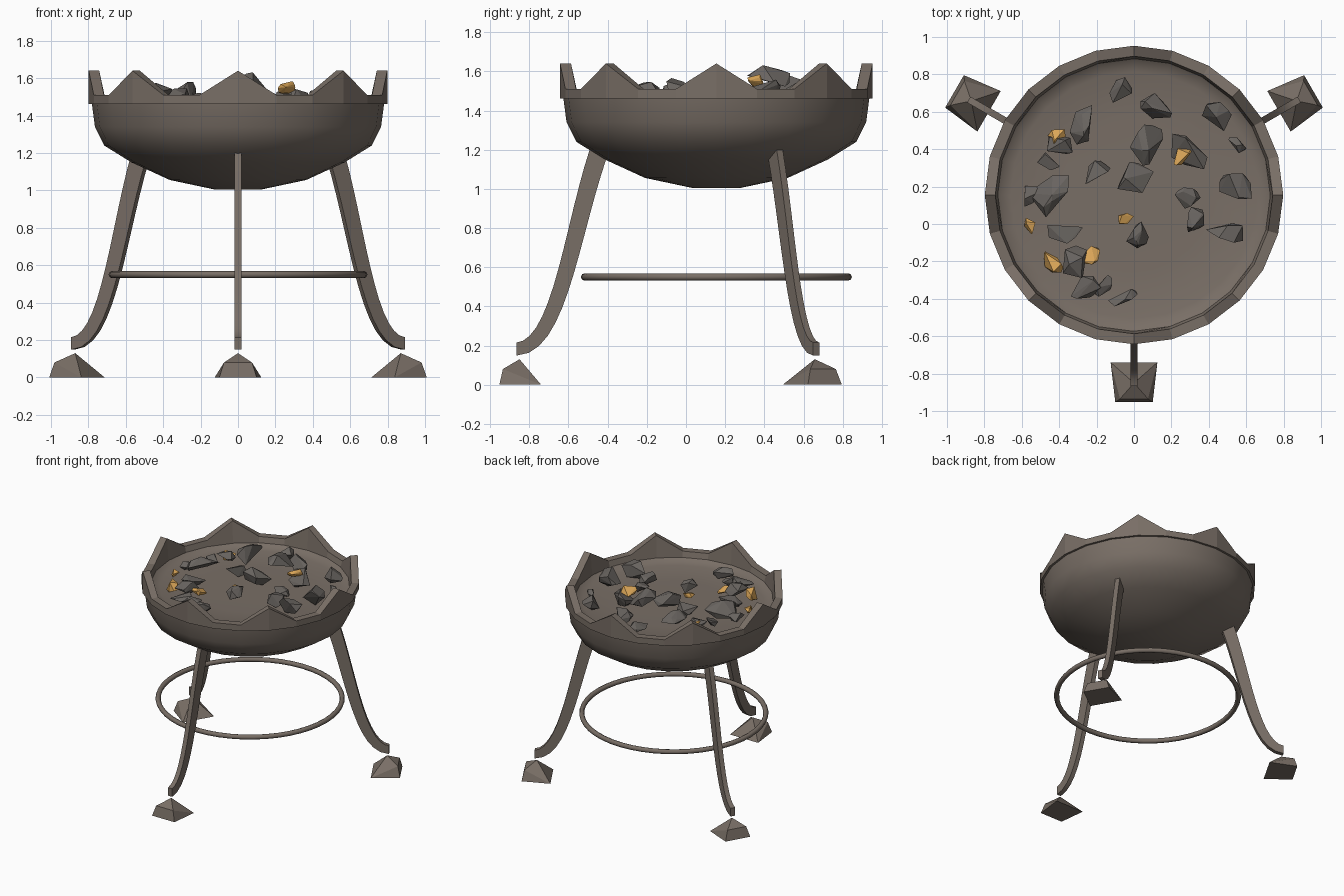
import bpy
import bmesh
import random
from math import sin, cos, pi, radians
from mathutils import Vector, Matrix
from mathutils.geometry import interpolate_bezier

cube = bpy.data.objects.get("Cube")
if cube:
    bpy.data.objects.remove(cube, do_unlink=True)

random.seed(4)
AXIS_Y = 0.155      # the bowl, ring and legs share this vertical axis
SEGMENTS = 24


def material(name, colour):
    mat = bpy.data.materials.new(name)
    mat.use_nodes = True
    mat.diffuse_color = (*colour, 1)
    mat.node_tree.nodes["Principled BSDF"].inputs["Base Color"].default_value = (*colour, 1)
    return mat


iron = material("weathered_iron", (0.19, 0.157, 0.132))
stone = material("dark_coal", (0.14, 0.127, 0.116))
ember = material("glowing_amber", (0.72, 0.39, 0.10))


def finish(name, bm, mat, smooth_angle=None):
    """Turn a bmesh into a scene object."""
    bmesh.ops.recalc_face_normals(bm, faces=bm.faces)
    mesh = bpy.data.meshes.new(name)
    bm.to_mesh(mesh)
    bm.free()
    mesh.materials.append(mat)
    obj = bpy.data.objects.new(name, mesh)
    bpy.context.collection.objects.link(obj)
    if smooth_angle:
        bpy.ops.object.select_all(action="DESELECT")
        obj.select_set(True)
        bpy.context.view_layer.objects.active = obj
        bpy.ops.object.shade_smooth_by_angle(angle=radians(smooth_angle))
    return obj


def loft(sections, loop=False):
    """Skin closed cross-sections; cap the ends unless they form a loop."""
    bm = bmesh.new()
    rings = [[bm.verts.new(p) for p in section] for section in sections]
    pairs = list(zip(rings, rings[1:]))
    if loop:
        pairs.append((rings[-1], rings[0]))
    else:
        bm.faces.new(rings[0])
        bm.faces.new(rings[-1])
    for a, b in pairs:
        for i in range(len(a)):
            j = (i + 1) % len(a)
            bm.faces.new((a[i], a[j], b[j], b[i]))
    return bm


def hull(points):
    bm = bmesh.new()
    for p in points:
        bm.verts.new(p)
    result = bmesh.ops.convex_hull(bm, input=bm.verts)
    spare = set(result["geom_interior"] + result["geom_unused"])
    bmesh.ops.delete(bm, geom=[v for v in spare if isinstance(v, bmesh.types.BMVert)])
    return bm


def polar(r, angle, z):
    return Vector((r * cos(angle), AXIS_Y + r * sin(angle), z))


def circle(r, z):
    return [polar(r, 2 * pi * i / SEGMENTS, z) for i in range(SEGMENTS)]


# Bowl: outside shell, then over the lip and down to the shallow inner floor
profile = [(0.125, 1.005), (0.365, 1.056), (0.57, 1.15), (0.715, 1.24),
           (0.765, 1.34), (0.782, 1.47), (0.735, 1.47), (0.71, 1.45),
           (0.66, 1.435), (0.4, 1.43)]
finish("bowl", loft([circle(r, z) for r, z in profile]), iron, 35)

# Crown rim: every third section rises to a spike
sections = []
for i in range(SEGMENTS):
    a = 2 * pi * i / SEGMENTS
    top = 1.64 if i % 3 == 0 else 1.51
    sections.append([polar(0.798, a, 1.462), polar(0.798, a, top),
                     polar(0.742, a, top), polar(0.728, a, 1.462)])
finish("spiked_rim", loft(sections, loop=True), iron)

# Brace ring joining the legs
sections = []
for i in range(48):
    a = 2 * pi * i / 48
    sections.append([polar(0.673 + 0.019 * cos(t * pi / 4), a, 0.55 + 0.019 * sin(t * pi / 4))
                     for t in range(8)])
finish("brace_ring", loft(sections, loop=True), iron, 50)

# Leg shape in its own radial plane: an S-curve swept with a flat bar section
path = interpolate_bezier(Vector((0.6, 0, 1.19)), Vector((0.74, 0, 0.78)),
                          Vector((0.8, 0, 0.19)), Vector((1.02, 0, 0.182)), 14)


def leg_sections():
    out = []
    last = len(path) - 1
    for i, p in enumerate(path):
        tangent = (path[min(i + 1, last)] - path[max(i - 1, 0)]).normalized()
        if i == last:
            tangent = Vector((1, 0, 0))
        normal = Vector((-tangent.z, 0, tangent.x)) * (0.048 - 0.015 * i / last)
        side = Vector((0, 0.018, 0))
        out.append([p + normal + side, p + normal - side, p - normal - side, p - normal + side])
    return out


# Wedge foot block: wide inner edge, upright outer edge, off-centre peak
foot_points = [(1.005, 0, 0.13)]
for s in (-1, 1):
    foot_points += [(0.895, s * 0.125, 0), (1.108, s * 0.1, 0), (1.09, s * 0.075, 0.08)]

for label, degrees in (("front", -90), ("back_left", 30), ("back_right", 150)):
    place = Matrix.Translation((0, AXIS_Y, 0)) @ Matrix.Rotation(radians(degrees), 4, "Z")
    leg = loft(leg_sections())
    leg.transform(place)
    finish(label + "_leg", leg, iron, 30)
    foot = hull(foot_points)
    foot.transform(place)
    finish(label + "_foot", foot, iron)

# Loose lumps on the bowl floor: x, y, radius
coals = [(-.07, .72, .07), (.12, .63, .09), (-.24, .52, .12), (-.4, .42, .07),
         (-.46, .34, .06), (-.19, .27, .08), (.28, .39, .11), (.07, .42, .11),
         (0, .24, .1), (.44, .57, .09), (.55, .42, .05), (.28, .14, .07),
         (.55, .18, .11), (.33, .02, .08), (.49, -.05, .1), (.02, -.06, .08),
         (-.46, .16, .12), (-.56, .16, .06), (-.38, -.04, .09), (-.32, -.2, .09),
         (-.26, -.34, .08), (-.17, -.33, .06), (-.06, -.39, .07)]
embers = [(-.42, .46, .06), (.25, .38, .065), (-.56, -.01, .045), (-.05, .03, .04),
          (-.44, -.22, .07), (-.23, -.17, .06)]


def rock(r):
    """Angular lump: hull of a few scattered points, stretched one way."""
    spin = Matrix.Rotation(random.uniform(0, pi), 3, "Z")
    pts = []
    for i in range(11):
        v = Vector([random.gauss(0, 1) for _ in range(3)]).normalized()
        v = Vector((v.x * 1.15, v.y * 0.85, v.z * 0.65)) * r * random.uniform(0.85, 1.1)
        pts.append(spin @ v)
    return hull(pts)


placed = []
for label, lumps, mat in (("coal", coals, stone), ("ember", embers, ember)):
    for n, (x, y, r) in enumerate(lumps, 1):
        # rest on the floor, or higher where an earlier lump lies underneath
        z = 1.45 + r * 0.5
        for px, py, pr in placed:
            if (Vector((x, y)) - Vector((px, py))).length < 0.6 * pr:
                z = max(z, 1.47 + pr * 0.8)
        if label == "coal" and abs(x - 0.07) < 0.01:
            z += 0.05
        placed.append((x, y, r))
        bm = rock(r)
        bm.transform(Matrix.Translation((x, y, z)))
        finish(f"{label}_{n}", bm, mat)
